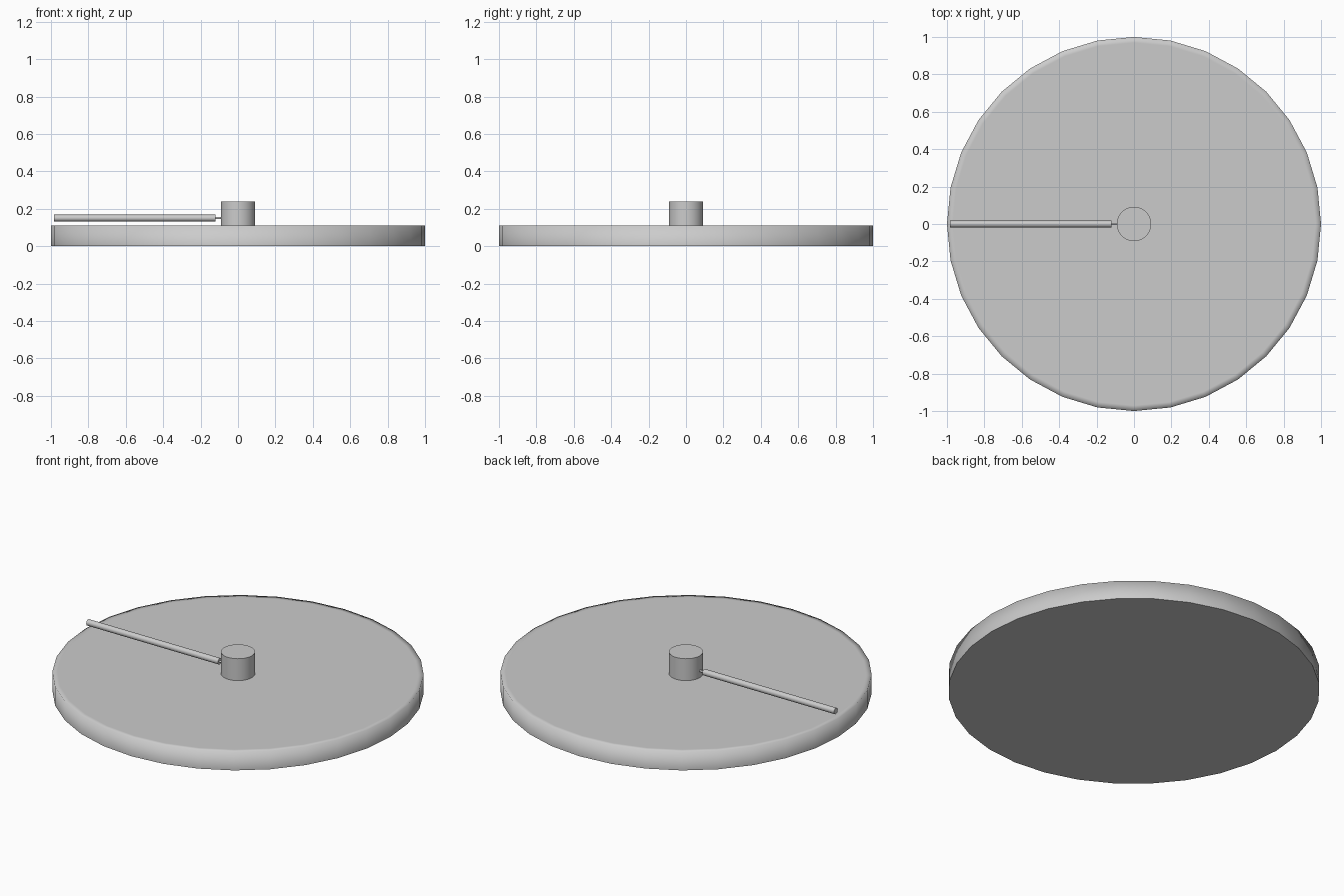
import bpy, bmesh, math

if "Cube" in bpy.data.objects:
    bpy.data.objects.remove(bpy.data.objects["Cube"])


def shade(obj):
    bpy.ops.object.select_all(action='DESELECT')
    obj.select_set(True)
    bpy.context.view_layer.objects.active = obj
    bpy.ops.object.shade_smooth_by_angle(angle=math.radians(40))


def upright(name, radius, z0, z1, sides=32):
    bpy.ops.mesh.primitive_cylinder_add(vertices=sides, radius=radius, depth=z1 - z0,
                                        location=(0, 0, (z0 + z1) / 2))
    obj = bpy.context.object
    obj.name = name
    return obj


def along_x(name, radius, x0, x1, z, sides=16):
    bpy.ops.mesh.primitive_cylinder_add(vertices=sides, radius=radius, depth=x1 - x0,
                                        location=((x0 + x1) / 2, 0, z),
                                        rotation=(0, math.pi / 2, 0))
    obj = bpy.context.object
    obj.name = name
    shade(obj)
    return obj


# Round base plate, with an inset loop that softens the shading at the top rim
plate = upright("base_plate", 1.0, 0.0, 0.11)
bm = bmesh.new()
bm.from_mesh(plate.data)
bm.normal_update()
top = [f for f in bm.faces if f.normal.z > 0.9]
bmesh.ops.inset_region(bm, faces=top, thickness=0.03)
for f in bm.faces:
    f.smooth = f.normal.z > -0.9
for e in bm.edges:
    e.smooth = not any(f.normal.z < -0.9 for f in e.link_faces)
bm.to_mesh(plate.data)
bm.free()

# Central hub
shade(upright("hub", 0.092, 0.11, 0.24))

# Arm and the thin pin joining it to the hub
along_x("arm", 0.018, -0.985, -0.12, 0.15)
along_x("arm_pin", 0.006, -0.13, -0.08, 0.15, 12)
